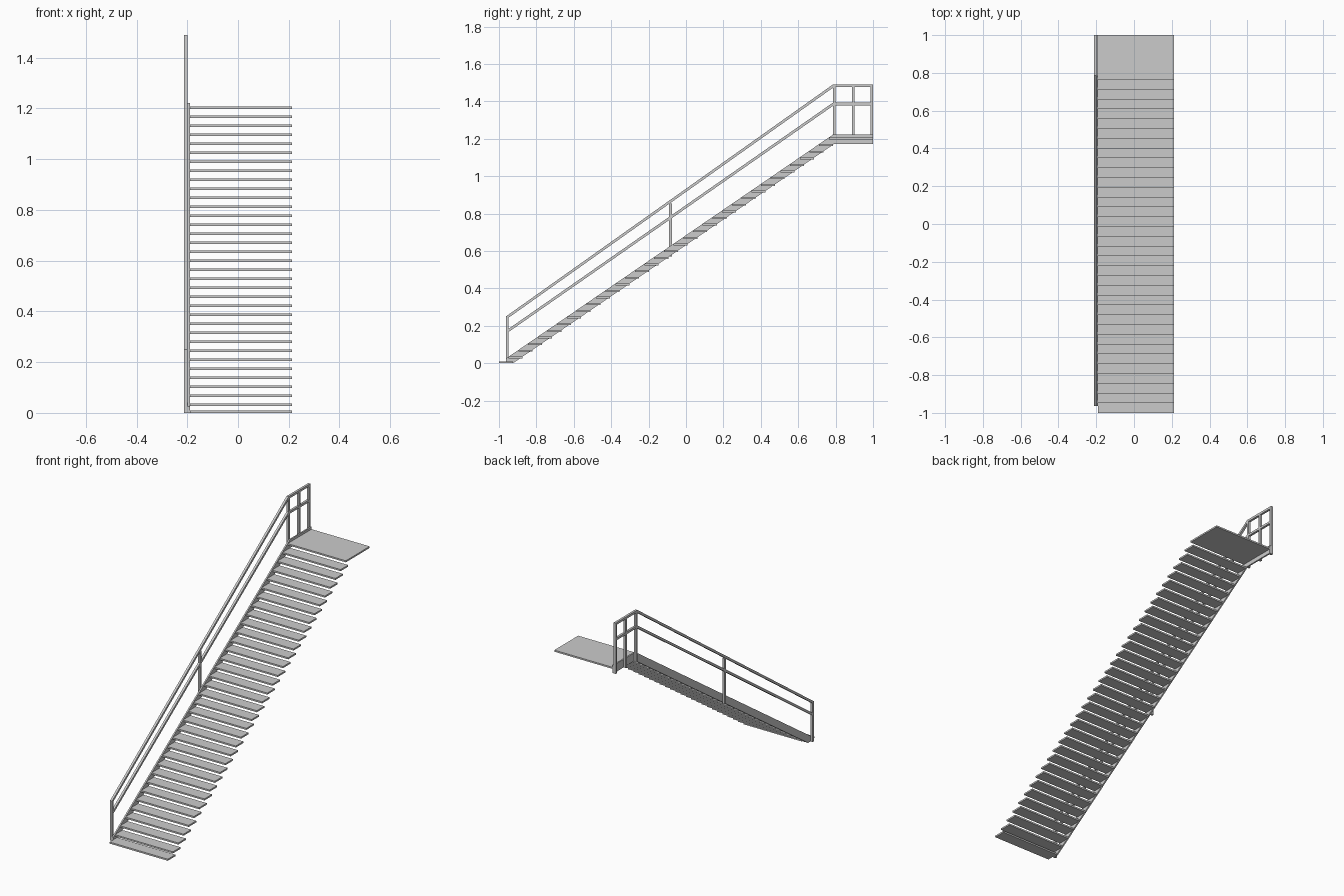
import bpy, bmesh

if "Cube" in bpy.data.objects:
    bpy.data.objects.remove(bpy.data.objects["Cube"])


def prism(name, profile, x0, x1):
    """Extrude a (y, z) outline from x0 to x1."""
    bm = bmesh.new()
    face = bm.faces.new([bm.verts.new((x0, y, z)) for y, z in profile])
    ext = bmesh.ops.extrude_face_region(bm, geom=[face])
    verts = [g for g in ext["geom"] if isinstance(g, bmesh.types.BMVert)]
    bmesh.ops.translate(bm, verts=verts, vec=(x1 - x0, 0, 0))
    bmesh.ops.recalc_face_normals(bm, faces=bm.faces)
    mesh = bpy.data.meshes.new(name)
    bm.to_mesh(mesh)
    bm.free()
    ob = bpy.data.objects.new(name, mesh)
    bpy.context.collection.objects.link(ob)
    return ob


def slab(name, y0, y1, z0, z1, x0, x1):
    return prism(name, [(y0, z0), (y1, z0), (y1, z1), (y0, z1)], x0, x1)


RAIL = (-0.213, -0.199)      # x range of the handrail tubes
STRINGER = (-0.199, -0.190)  # x range of the side plate
TREAD = (-0.190, 0.213)      # x range of the steps
T = 0.014                    # tube thickness
STEPS = 34
RUN = 1.764 / STEPS

# Treads
for i in range(STEPS):
    top = 0.010 if i == 0 else 0.0365 + 0.03547 * (i - 1)
    y = -1 + RUN * i
    slab(f"tread_{i + 1}", y, y + 0.075, top - 0.010, top, *TREAD)

# Upper landing
slab("landing", 0.764, 1.0, 1.197, 1.207, *TREAD)

# Side stringer, bending level under the landing
prism("stringer", [(-0.963, 0), (-0.925, 0), (0.79, 1.171), (1, 1.171),
                   (1, 1.222), (0.785, 1.222), (-0.963, 0.025)], *STRINGER)

# Posts: (name, start y, bottom z, top z)
for name, y, z0, z1 in [("bottom_post", -0.963, 0.0, 0.243),
                        ("middle_post", -0.09, 0.57, 0.855),
                        ("landing_post_front", 0.785, 1.171, 1.485),
                        ("landing_post_middle", 0.888, 1.171, 1.48),
                        ("landing_post_back", 0.986, 1.171, 1.485)]:
    slab(name, y, y + T, z0, z1, *RAIL)

# Rails: sloping run, then level along the landing
for name, za, zb in [("top_rail", 0.250, 1.490), ("middle_rail", 0.174, 1.393)]:
    v = T * 1.2
    prism(name, [(-0.963, za - v), (0.790, zb - T), (1, zb - T),
                 (1, zb), (0.785, zb), (-0.963, za)], *RAIL)
